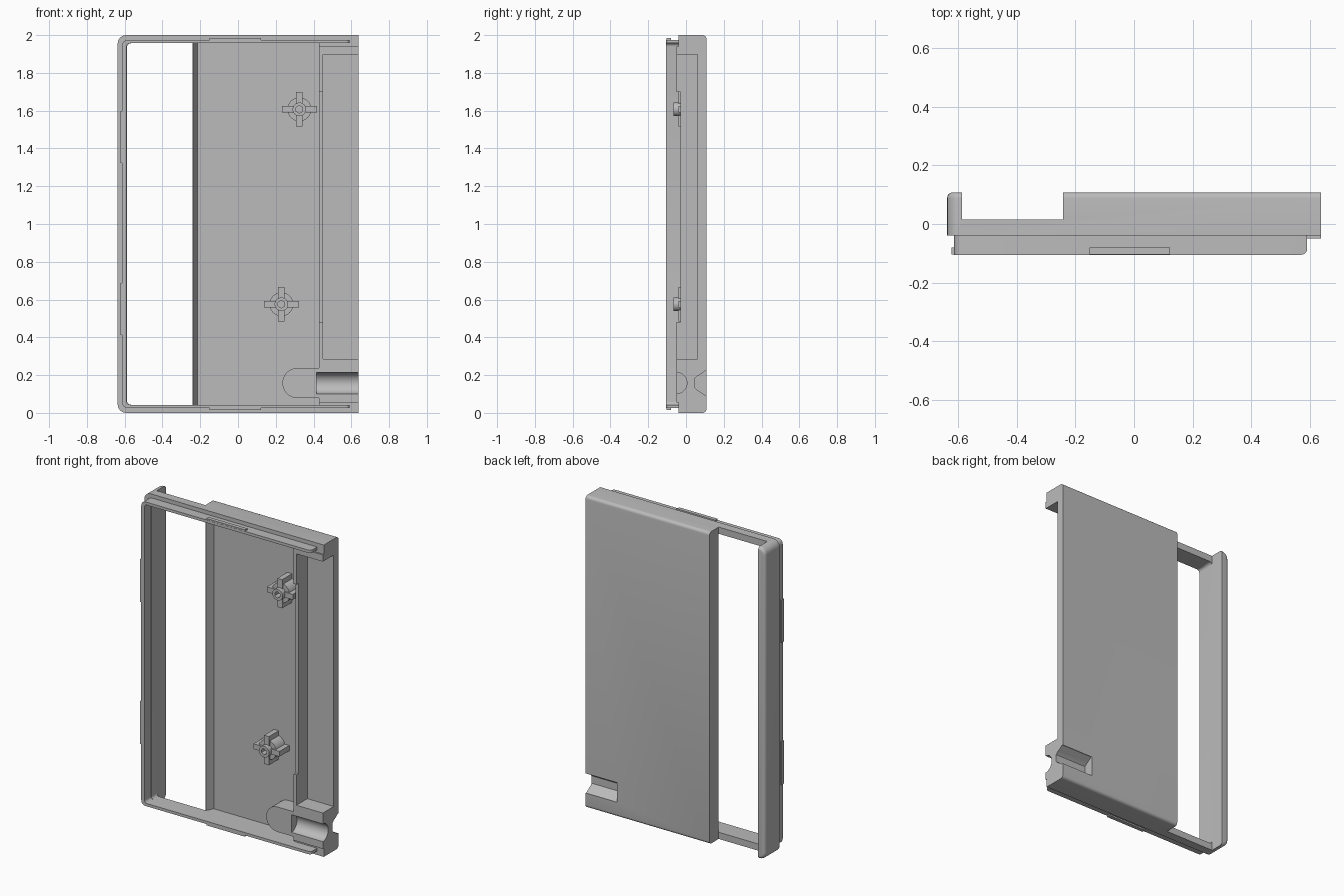
import bpy, bmesh, math
from mathutils import Matrix

if "Cube" in bpy.data.objects:
    bpy.data.objects.remove(bpy.data.objects["Cube"])

grey = bpy.data.materials.new("plain grey")
grey.use_nodes = True
grey.diffuse_color = (0.5, 0.5, 0.5, 1)
grey.node_tree.nodes["Principled BSDF"].inputs["Base Color"].default_value = (0.5, 0.5, 0.5, 1)


def finish(name, bm):
    bmesh.ops.recalc_face_normals(bm, faces=bm.faces)
    mesh = bpy.data.meshes.new(name)
    bm.to_mesh(mesh)
    bm.free()
    mesh.materials.append(grey)
    ob = bpy.data.objects.new(name, mesh)
    bpy.context.collection.objects.link(ob)
    return ob


def box_mesh(x0, x1, y0, y1, z0, z1):
    bm = bmesh.new()
    bmesh.ops.create_cube(bm, size=1)
    for v in bm.verts:
        v.co = (x1 if v.co.x > 0 else x0, y1 if v.co.y > 0 else y0, z1 if v.co.z > 0 else z0)
    return bm


def box(name, *size):
    return finish(name, box_mesh(*size))


def bevel(bm, rule, radius, segments=6):
    """Round every edge whose two ends both satisfy the rule."""
    edges = [e for e in bm.edges if all(rule(v.co) for v in e.verts)]
    bmesh.ops.bevel(bm, geom=edges, offset=radius, segments=segments, profile=0.5, affect='EDGES')


def left_rounded(x0, x1, y0, y1, z0, z1, radius):
    """Box whose two corners on the -x side are rounded."""
    bm = box_mesh(x0, x1, y0, y1, z0, z1)
    edges = [e for e in bm.edges if all(v.co.x < x0 + 0.001 for v in e.verts)
             and abs(e.verts[0].co.y - e.verts[1].co.y) > 0.01]
    bmesh.ops.bevel(bm, geom=edges, offset=radius, segments=6, profile=0.5, affect='EDGES')
    return bm


def cylinder(name, radius, centre, length, axis, segments=32):
    bm = bmesh.new()
    turn = Matrix.Rotation(math.pi / 2, 4, axis)
    bmesh.ops.create_cone(bm, cap_ends=True, segments=segments, radius1=radius, radius2=radius,
                          depth=length, matrix=Matrix.Translation(centre) @ turn)
    return finish(name, bm)


def prism(name, points, place, step):
    """Extrude a closed 2D profile along a vector."""
    bm = bmesh.new()
    face = bm.faces.new([bm.verts.new(place(*p)) for p in points])
    new = bmesh.ops.extrude_face_region(bm, geom=[face])["geom"]
    bmesh.ops.translate(bm, vec=step, verts=[g for g in new if isinstance(g, bmesh.types.BMVert)])
    return finish(name, bm)


def combine(target, other, operation='DIFFERENCE'):
    mod = target.modifiers.new("combine", 'BOOLEAN')
    mod.operation, mod.object, mod.solver = operation, other, 'EXACT'
    bpy.context.view_layer.objects.active = target
    bpy.ops.object.modifier_apply(modifier=mod.name)
    bpy.data.objects.remove(other)


# Main shell: rounded on the left and round the back edge, square on the right
L, R, BACK, FLOOR = -0.637, 0.637, 0.108, 0.06
bm = left_rounded(L, R, -0.04, BACK, 0, 2, 0.045)
back_edges = [e for e in bm.edges if all(v.co.y > BACK - 0.001 for v in e.verts)
              and not all(v.co.x > R - 0.001 for v in e.verts)]
bmesh.ops.bevel(bm, geom=back_edges, offset=0.02, segments=5, profile=0.5, affect='EDGES')
shell = finish("shell", bm)
combine(shell, finish("cavity", left_rounded(-0.587, 0.43, -0.3, FLOOR, 0.043, 1.957, 0.02)))

# Window across the back, and the sloped rib beside it
combine(shell, box("window", -0.587, -0.242, 0.015, 0.3, -0.1, 2.1))
prism("window_rib", [(-0.242, 0.015), (-0.236, 0.015), (-0.214, FLOOR), (-0.214, 0.07), (-0.242, 0.07)],
      lambda x, y: (x, y, 0.03), (0, 0, 1.94))

# Raised faces of the right-hand side, with the open recess and lowered wall
combine(shell, box("side_raise", 0.43, R, -0.05, 0.07, 0.055, 1.94), 'UNION')
combine(shell, box("side_recess", 0.45, 0.8, -0.3, FLOOR, 0.285, 1.897))
combine(shell, box("wall_notch", 0.42, 0.46, -0.3, -0.03, 0.48, 1.7))

# Cable pad with a rounded end
MID = 0.158
pad = box("cable_pad", 0.315, 0.44, -0.05, 0.07, MID - 0.08, MID + 0.08)
combine(pad, cylinder("pad_end", 0.08, (0.315, 0.01, MID), 0.12, 'X'), 'UNION')
combine(shell, pad, 'UNION')

# Round groove in front, chamfered groove at the back
combine(shell, cylinder("front_groove", 0.057, (0.615, -0.052, MID), 0.4, 'Y'))
half = [(0.2, 0.063), (0.1, 0.063), (0.075, 0.046), (0.056, 0.034), (0.046, 0.024)]
profile = half + [(y, -z) for y, z in reversed(half)]
combine(shell, prism("back_groove", profile, lambda y, z: (0.415, y, MID + z), (0.4, 0, 0)))

# Thin lip standing out of the front
lip_mesh = left_rounded(-0.613, 0.59, -0.105, -0.03, 0.025, 1.975, 0.03)
bevel(lip_mesh, lambda c: c.x > 0.58 and c.y < -0.1, 0.02)
lip = finish("lip", lip_mesh)
combine(lip, finish("lip_opening", left_rounded(-0.59, 0.8, -0.3, 0.3, 0.043, 1.957, 0.018)))

# Snap ridges along the lip
for z0, z1, side in ((0.016, 0.03, "bottom"), (1.97, 1.984, "top")):
    box(side + "_snap_ridge", -0.152, 0.122, -0.104, -0.08, z0, z1)
for i, z in enumerate((0.55, 1.46)):
    box("side_snap_ridge_%d" % (i + 1), -0.622, -0.605, -0.104, -0.08, z - 0.138, z + 0.138)

# Screw posts with four fins
parts = [shell, lip]
for i, (x, z) in enumerate(((0.325, 1.607), (0.23, 0.575))):
    post = cylinder("screw_post_%d" % (i + 1), 0.063, (x, 0.02, z), 0.1, 'X')
    combine(post, cylinder("neck", 0.036, (x, 0, z), 0.13, 'X'), 'UNION')
    combine(post, box("fin_across", x - 0.092, x + 0.092, -0.04, 0.068, z - 0.017, z + 0.017), 'UNION')
    combine(post, box("fin_up", x - 0.017, x + 0.017, -0.04, 0.068, z - 0.092, z + 0.092), 'UNION')
    combine(post, cylinder("screw_hole", 0.02, (x, -0.04, z), 0.1, 'X', 6))
    parts.append(post)

# Smooth the rounded surfaces while keeping sharp edges
bpy.ops.object.select_all(action='DESELECT')
for ob in parts:
    ob.select_set(True)
bpy.context.view_layer.objects.active = shell
bpy.ops.object.shade_smooth_by_angle(angle=math.radians(30))
